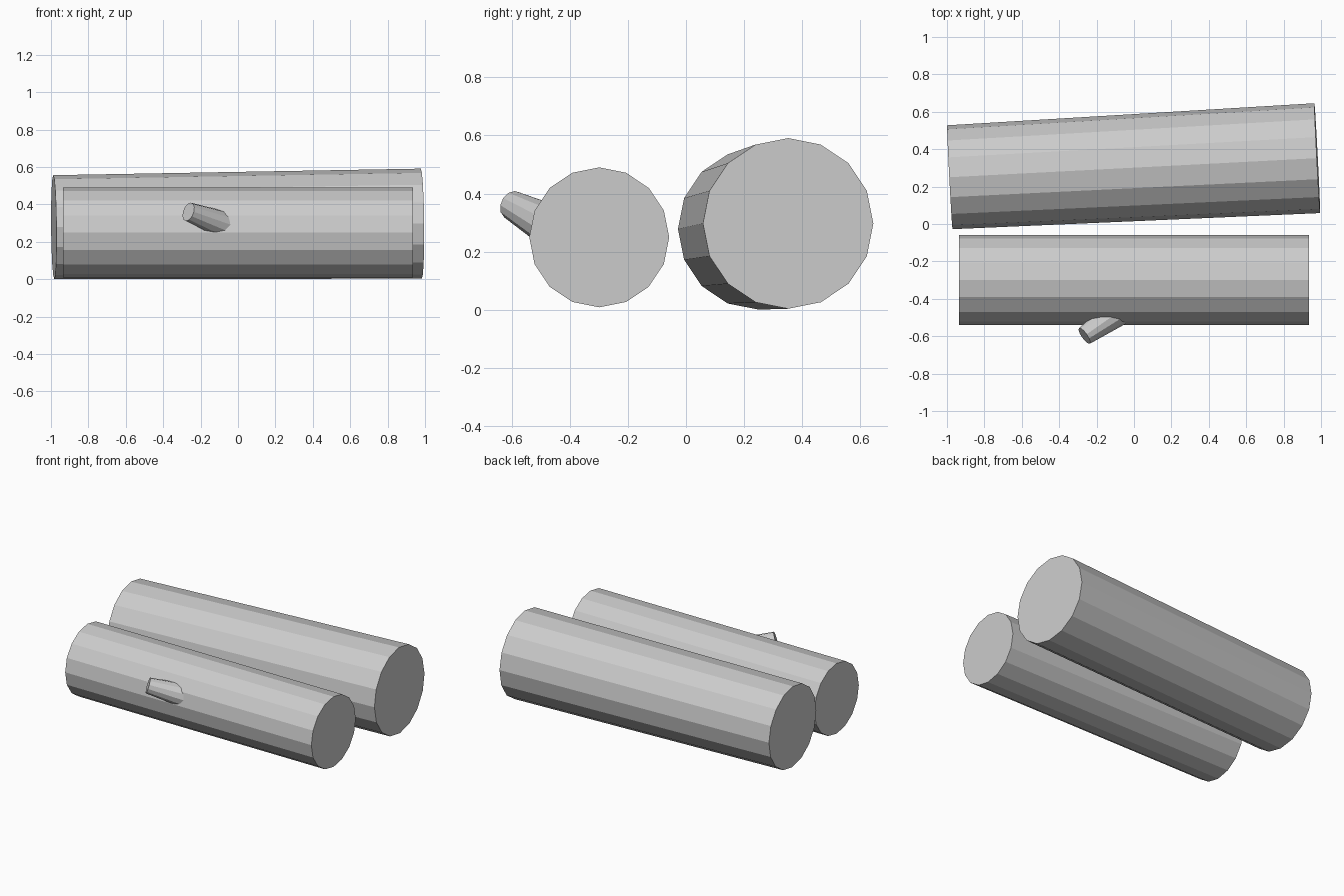
import bpy
import bmesh
from mathutils import Vector, Matrix

if "Cube" in bpy.data.objects:
    bpy.data.objects.remove(bpy.data.objects["Cube"])


def tapered_log(name, start, end, r_start, r_end, sides):
    """Flat-shaded, capped, tapered cylinder between two points, one vertex pointing up."""
    start, end = Vector(start), Vector(end)
    axis = (end - start).normalized()
    side = Vector((0, 0, 1)).cross(axis).normalized()
    up = axis.cross(side)
    frame = Matrix((up, side, axis)).transposed()
    frame.col[1] = axis.cross(up)  # keep the frame right-handed
    matrix = Matrix.Translation((start + end) / 2) @ frame.to_4x4()

    bm = bmesh.new()
    bmesh.ops.create_cone(bm, cap_ends=True, segments=sides, radius1=r_start,
                          radius2=r_end, depth=(end - start).length, matrix=matrix)
    bmesh.ops.recalc_face_normals(bm, faces=bm.faces)
    mesh = bpy.data.meshes.new(name)
    bm.to_mesh(mesh)
    bm.free()
    obj = bpy.data.objects.new(name, mesh)
    bpy.context.collection.objects.link(obj)
    return obj


# Straight front log
tapered_log("front_log", (-0.935, -0.299, 0.249), (0.935, -0.299, 0.249), 0.241, 0.241, 16)

# Larger back log, slightly turned and tapered
tapered_log("back_log", (-0.985, 0.25, 0.278), (0.98, 0.352, 0.297), 0.278, 0.294, 16)

# Cut branch stub, its root buried in the front log
tip = Vector((-0.265, -0.598, 0.36))
inward = Vector((1.0, 0.70, -0.376)).normalized()
tapered_log("branch_stub", tip + inward * 0.32, tip, 0.083, 0.051, 12)
